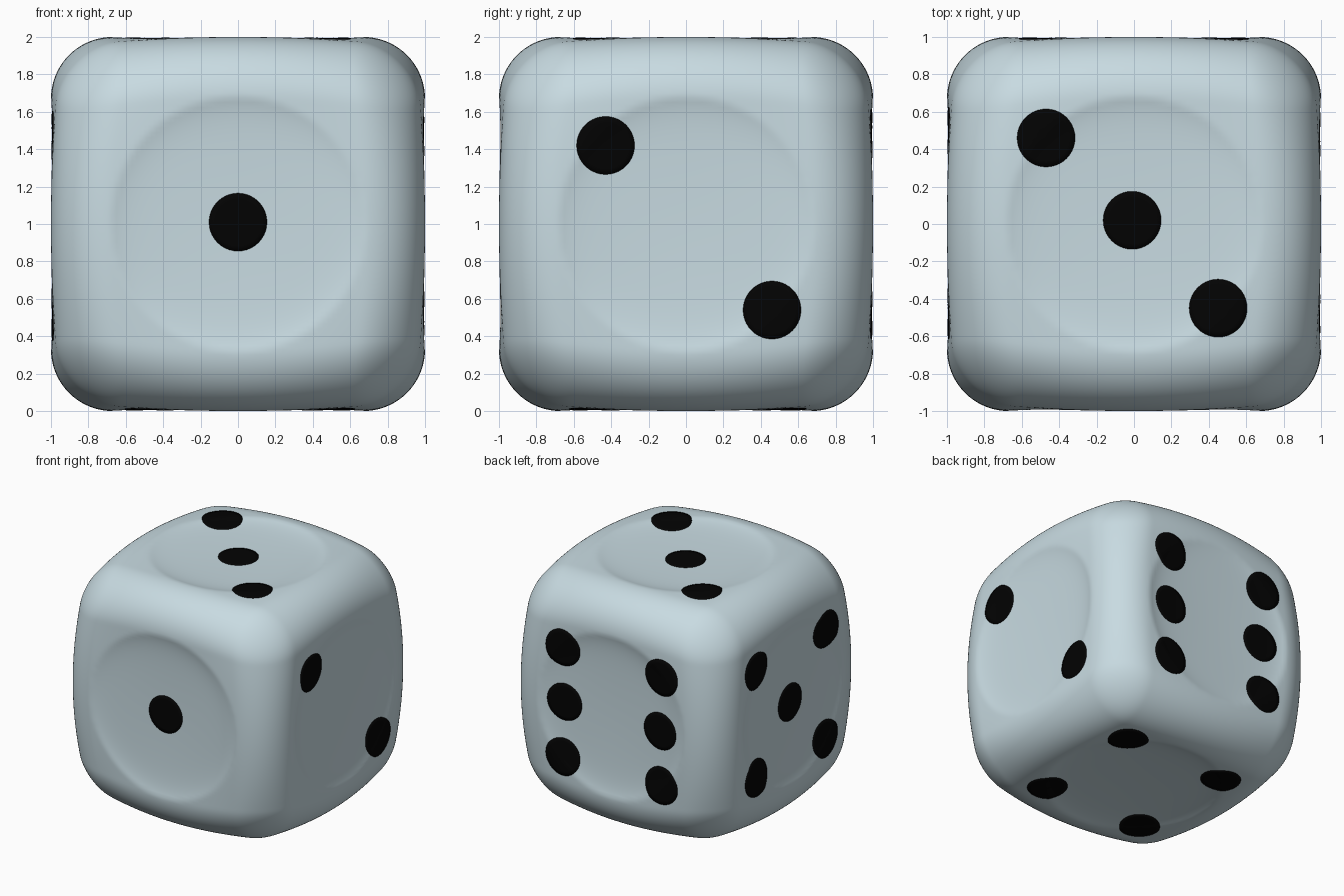
import bpy, bmesh, math
from mathutils import Vector

if "Cube" in bpy.data.objects:
    bpy.data.objects.remove(bpy.data.objects["Cube"])

ROUND = 0.33     # edge radius of the body
BULGE = 0.12     # pulls the corners in so the edges bow outwards
DISH_R = 0.68    # shallow dish on every face
PIP_R = 0.155


def material(name, rgb):
    m = bpy.data.materials.new(name)
    m.diffuse_color = (*rgb, 1)
    m.use_nodes = True
    m.node_tree.nodes["Principled BSDF"].inputs["Base Color"].default_value = m.diffuse_color
    return m


body_mat = material("pale_blue_grey", (0.58, 0.71, 0.76))
pip_mat = material("black", (0.0008, 0.0008, 0.0008))


def dish(r):
    t = r / DISH_R
    return 0.02 * (1 - t ** 2) + 0.02 * (1 - t ** 8) if t < 1 else 0.0


def height(u, v):
    x, y = u, v
    for _ in range(4):
        x, y = u / (1 - BULGE * y * y), v / (1 - BULGE * x * x)
    return 1 - BULGE * x * x * y * y - dish(math.hypot(u, v))


def finish(bm, name, mat):
    me = bpy.data.meshes.new(name)
    bm.to_mesh(me)
    bm.free()
    me.materials.append(mat)
    ob = bpy.data.objects.new(name, me)
    bpy.context.collection.objects.link(ob)
    ob.location.z = 1
    for p in me.polygons:
        p.use_smooth = True
    return ob


# Rounded body with bowed edges and a dish pressed into each side
bm = bmesh.new()
bmesh.ops.create_cube(bm, size=2)
bmesh.ops.subdivide_edges(bm, edges=bm.edges[:], cuts=79, use_grid_fill=True)
lim = 1 - ROUND
for vert in bm.verts:
    core = Vector([max(-lim, min(lim, a)) for a in vert.co])
    x, y, z = core + (vert.co - core).normalized() * ROUND
    c = Vector((x * (1 - BULGE * y * y * z * z),
                y * (1 - BULGE * x * x * z * z),
                z * (1 - BULGE * x * x * y * y)))
    k = max(range(3), key=lambda i: abs(c[i]))
    r = math.hypot(c[(k + 1) % 3], c[(k + 2) % 3])
    c[k] -= math.copysign(dish(r), c[k])
    vert.co = c
finish(bm, "die_body", body_mat)

# Pips: thin plates that follow the surface
X, Y, Z = Vector((1, 0, 0)), Vector((0, 1, 0)), Vector((0, 0, 1))
A = 0.47
SIDES = {
    "front_pip": (X, Z, [(0, 0.01)]),
    "right_pips": (Y, Z, [(-0.43, 0.42), (0.46, -0.46)]),
    "top_pips": (X, Y, [(-A, 0.46), (-0.01, 0.02), (0.45, -0.45)]),
    "bottom_pips": (X, -Y, [(-A, -A), (-0.45, A), (A, -0.49), (A, A)]),
    "left_pips": (-Y, Z, [(-A, 0.45), (0.46, 0.45), (0.01, 0.0), (0.45, -0.47), (-A, -0.45)]),
    "back_pips": (-X, Z, [(-0.46, 0.46), (-0.45, 0.0), (-0.46, -0.46),
                          (0.46, 0.45), (0.44, -0.01), (0.46, -0.46)]),
}
SEG = 40
LIFT = 0.003
RINGS = [(f, LIFT) for f in (0.2, 0.4, 0.6, 0.8, 1.0)] + [(1.0, -0.004)]

for name, (u, v, spots) in SIDES.items():
    n = u.cross(v)
    bm = bmesh.new()
    for cu, cv in spots:
        def point(a, b, lift):
            return bm.verts.new(u * a + v * b + n * (height(a, b) + lift))
        centre = point(cu, cv, LIFT)
        prev = None
        for f, lift in RINGS:
            ring = []
            for i in range(SEG):
                t = 2 * math.pi * i / SEG
                ring.append(point(cu + PIP_R * f * math.cos(t), cv + PIP_R * f * math.sin(t), lift))
            for i in range(SEG):
                j = (i + 1) % SEG
                if prev is None:
                    bm.faces.new((centre, ring[i], ring[j]))
                else:
                    bm.faces.new((prev[i], ring[i], ring[j], prev[j]))
            prev = ring
    finish(bm, name, pip_mat)
